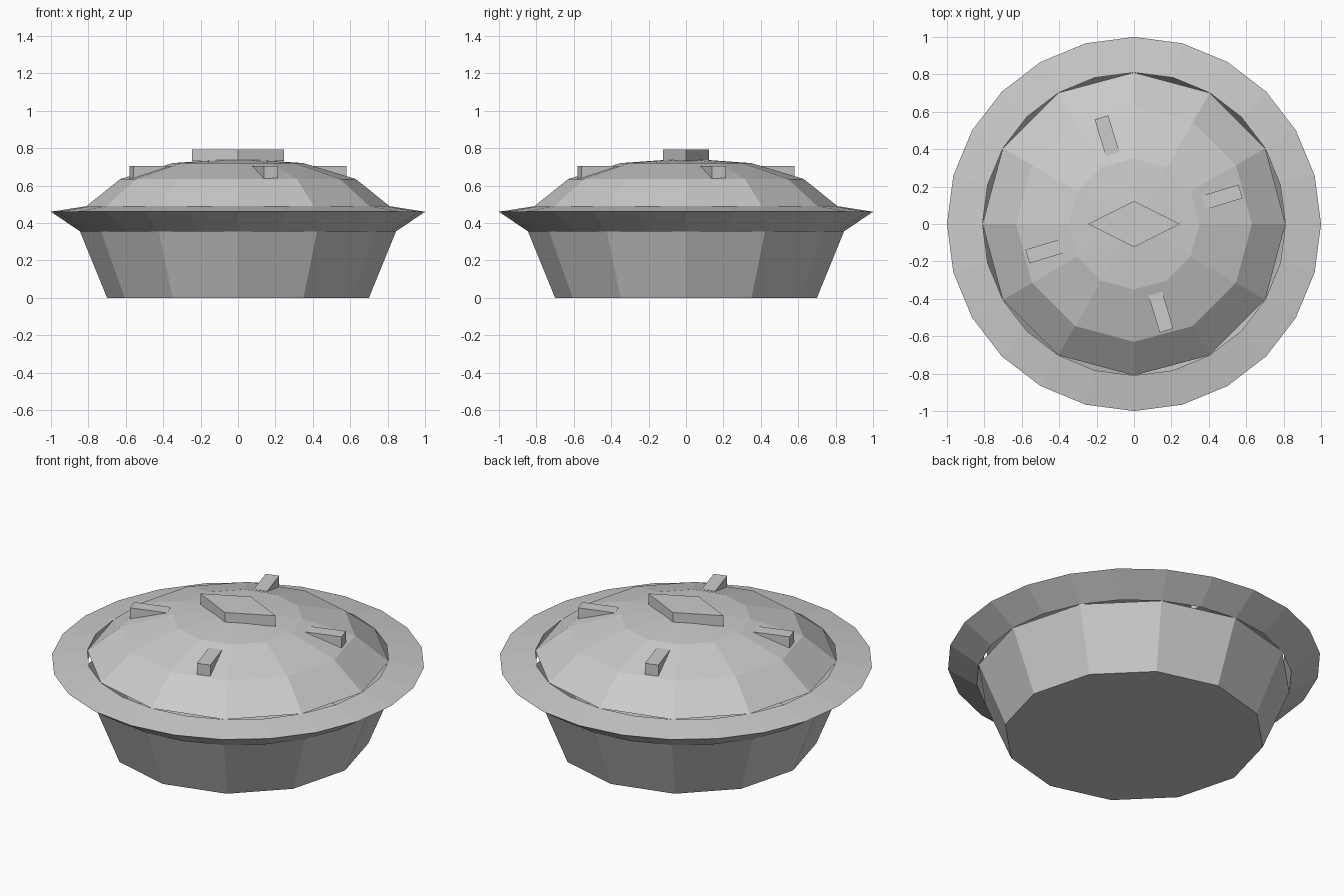
import bpy
import bmesh
from math import cos, sin, pi, radians
from mathutils import Matrix

cube = bpy.data.objects.get("Cube")
if cube:
    bpy.data.objects.remove(cube, do_unlink=True)

# One plain grey for every part
grey = bpy.data.materials.new("light_grey")
grey.use_nodes = True
colour = (0.6, 0.6, 0.6, 1)
grey.diffuse_color = colour
grey.node_tree.nodes["Principled BSDF"].inputs["Base Color"].default_value = colour


def finish(name, bm):
    bmesh.ops.recalc_face_normals(bm, faces=bm.faces)
    mesh = bpy.data.meshes.new(name)
    bm.to_mesh(mesh)
    bm.free()
    mesh.materials.append(grey)
    obj = bpy.data.objects.new(name, mesh)
    bpy.context.collection.objects.link(obj)
    return obj


def lathe(name, profile, sides, closed=False):
    """Revolve (radius, height) points; radius 0 makes a pole."""
    bm = bmesh.new()
    rings = []
    for r, z in profile:
        if r == 0:
            rings.append([bm.verts.new((0, 0, z))] * sides)
        else:
            rings.append([bm.verts.new((r * cos(2 * pi * i / sides),
                                        r * sin(2 * pi * i / sides), z))
                          for i in range(sides)])
    pairs = list(zip(rings, rings[1:]))
    if closed:
        pairs.append((rings[-1], rings[0]))
    for a, b in pairs:
        for i in range(sides):
            j = (i + 1) % sides
            corners = list(dict.fromkeys((a[i], a[j], b[j], b[i])))
            bm.faces.new(corners)
    return bm


# Open tapered dish with a flat bottom
dish = lathe("dish", [(0.70, 0), (0.845, 0.355)], 12)
bottom = [e for e in dish.edges if all(v.co.z == 0 for v in e.verts)]
bmesh.ops.contextual_create(dish, geom=bottom)
finish("dish", dish)

# Three-sided ring around the edge
rim = lathe("rim", [(0.845, 0.355), (1.0, 0.46), (0.81, 0.49)], 24, closed=True)
finish("crust_rim", rim)

# Faceted dome
dome = lathe("dome", [(0.81, 0.49), (0.63, 0.635), (0.35, 0.72), (0, 0.745)], 12)
finish("crust_dome", dome)

# Raised diamond in the middle of the dome
diamond = bmesh.new()
base = [diamond.verts.new((x, y, 0.73)) for x, y in
        ((0.245, 0), (0, 0.123), (-0.245, 0), (0, -0.123))]
face = diamond.faces.new(base)
extruded = bmesh.ops.extrude_face_region(diamond, geom=[face], use_keep_orig=True)
for item in extruded["geom"]:
    if isinstance(item, bmesh.types.BMVert):
        item.co.z = 0.793
finish("diamond_ornament", diamond)

# Four small bars pointing outward, partly sunk into the dome
for k in range(4):
    bar = bmesh.new()
    place = (Matrix.Rotation(radians(17 + 90 * k), 4, "Z")
             @ Matrix.Translation((0.493, 0, 0.672))
             @ Matrix.Diagonal((0.206, 0.076, 0.066, 1)))
    bmesh.ops.create_cube(bar, size=1, matrix=place)
    finish(f"crust_bar_{k + 1}", bar)
